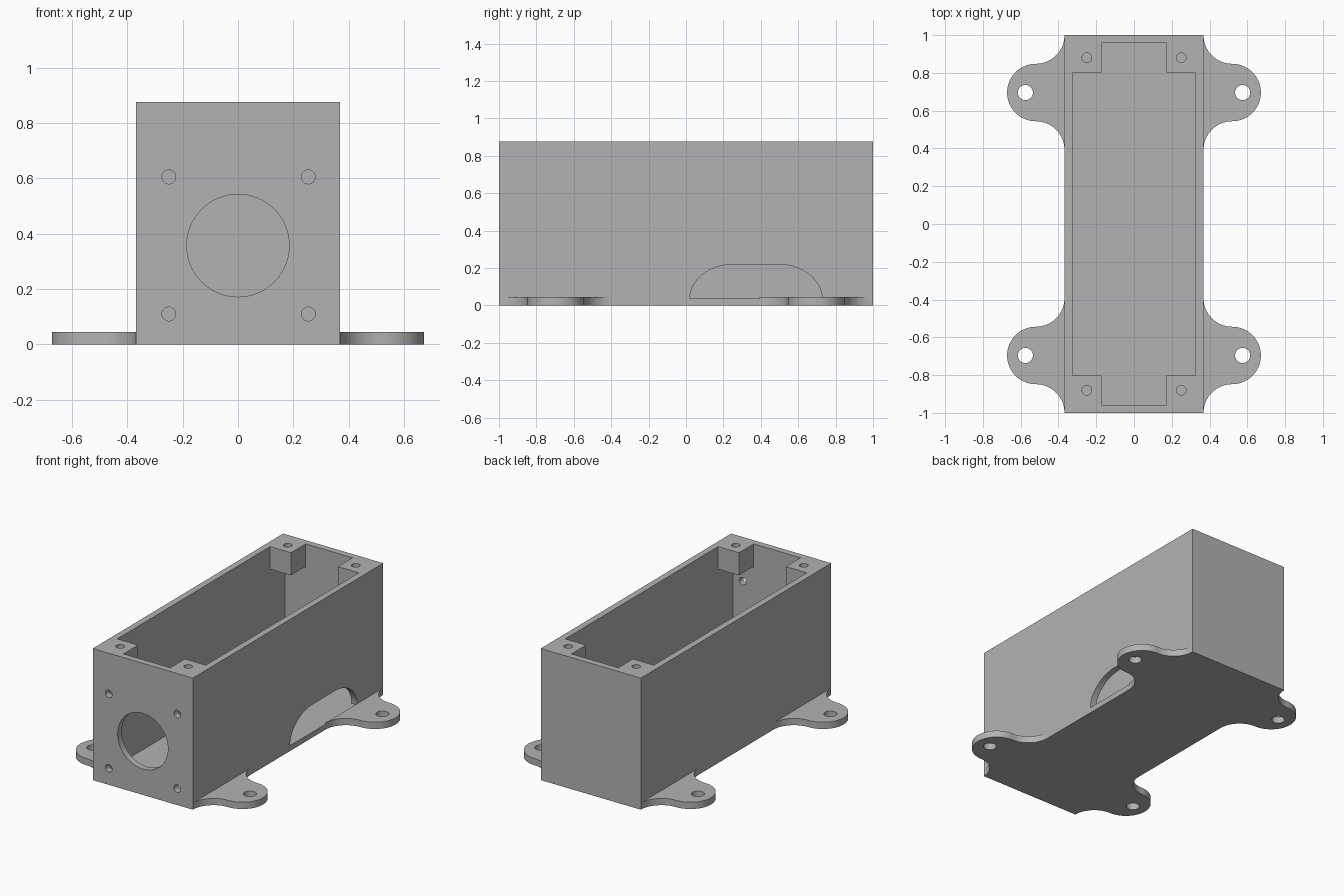
import bpy, bmesh
from math import sin, cos, pi
from mathutils import Vector

if "Cube" in bpy.data.objects:
    bpy.data.objects.remove(bpy.data.objects["Cube"])

HALF_W, HALF_L, HEIGHT = 0.368, 1.0, 0.875
IN_W, IN_L, FLOOR = 0.326, 0.957, 0.035
BOSS_X, BOSS_Y, BOSS_H = 0.172, 0.803, 0.15
SCREW_X, SCREW_Y, SCREW_R = 0.25, 0.88, 0.026
TAB_Y, TAB_R, TAB_H = 0.696, 0.152, 0.045

grey = bpy.data.materials.new("plain grey")
grey.use_nodes = True
colour = (0.45, 0.45, 0.45, 1)
grey.diffuse_color = colour
grey.node_tree.nodes["Principled BSDF"].inputs["Base Color"].default_value = colour

# Ways of placing a flat outline (u, v) at a depth along an axis
PLACE = {
    "x": lambda u, v, d: Vector((d, u, v)),
    "y": lambda u, v, d: Vector((u, d, v)),
    "z": lambda u, v, d: Vector((u, v, d)),
}


def prism(name, outline, axis, start, end):
    """Extrude a flat outline along an axis."""
    bm = bmesh.new()
    place = PLACE[axis]
    face = bm.faces.new([bm.verts.new(place(u, v, start)) for u, v in outline])
    new = bmesh.ops.extrude_face_region(bm, geom=[face])["geom"]
    moved = [g for g in new if isinstance(g, bmesh.types.BMVert)]
    bmesh.ops.translate(bm, verts=moved, vec=place(0, 0, end - start))
    bmesh.ops.recalc_face_normals(bm, faces=bm.faces)
    mesh = bpy.data.meshes.new(name)
    bm.to_mesh(mesh)
    bm.free()
    mesh.materials.append(grey)
    obj = bpy.data.objects.new(name, mesh)
    bpy.context.collection.objects.link(obj)
    return obj


def rect(u0, u1, v0, v1):
    return [(u0, v0), (u1, v0), (u1, v1), (u0, v1)]


def arc(u, v, ru, rv, a0, a1, n=16):
    """Points along an elliptical arc, angles in quarter turns."""
    angles = [(a0 + (a1 - a0) * i / n) * pi / 2 for i in range(n + 1)]
    return [(u + ru * cos(a), v + rv * sin(a)) for a in angles]


def circle(u, v, r, n=48):
    return arc(u, v, r, r, 0, 4, n)[:-1]


def activate(obj):
    bpy.ops.object.select_all(action="DESELECT")
    obj.select_set(True)
    bpy.context.view_layer.objects.active = obj


def cut(obj, cutter):
    """Subtract the cutter, then discard it."""
    cutter.hide_render = True
    mod = obj.modifiers.new("cut", "BOOLEAN")
    mod.operation, mod.solver, mod.object = "DIFFERENCE", "EXACT", cutter
    activate(obj)
    bpy.ops.object.modifier_apply(modifier=mod.name)
    bpy.data.objects.remove(cutter)


def finish(obj):
    activate(obj)
    bpy.ops.object.shade_smooth_by_angle(angle=pi / 6)


# Open-topped box
box = prism("box_body", rect(-HALF_W, HALF_W, -HALF_L, HALF_L), "z", 0, HEIGHT)
cut(box, prism("cavity", rect(-IN_W, IN_W, -IN_L, IN_L), "z", FLOOR, HEIGHT + 0.1))

# Round opening and four mounting holes in the front wall
cut(box, prism("front_opening", circle(0, 0.357, 0.185, 64), "y", -1.1, -0.9))
for x in (-0.25, 0.254):
    for z in (0.11, 0.605):
        cut(box, prism("front_hole", circle(x, z, 0.025, 32), "y", -1.1, -0.9))

# Arched slot in the +x wall
slot = (arc(0.494, FLOOR + 0.001, 0.233, 0.183, 0, 1)
        + arc(0.254, FLOOR + 0.001, 0.233, 0.183, 1, 2))
cut(box, prism("side_slot", slot, "x", 0.3, 0.4))
finish(box)

# Mounting tab outline: rounded end blended into the wall by two concave fillets
cx = HALF_W + TAB_R
tab = (arc(cx, TAB_Y - 2 * TAB_R, TAB_R, TAB_R, 2, 1)
       + arc(cx, TAB_Y, TAB_R, TAB_R, -1, 1, 32)[1:]
       + arc(cx, TAB_Y + 2 * TAB_R, TAB_R, TAB_R, -1, -2)[1:])

for sx, side in ((1, "left"), (-1, "right")):
    for sy, end in ((-1, "front"), (1, "back")):
        # Mounting tab with its bolt hole
        foot = prism(f"{end}_{side}_mounting_tab",
                     [(sx * u, sy * v) for u, v in tab], "z", 0, TAB_H)
        cut(foot, prism("bolt_hole", circle(sx * 0.575, sy * TAB_Y, 0.04), "z", -0.1, 0.1))
        finish(foot)

        # Corner screw boss under the rim
        corner = [(sx * u, sy * v) for u, v in rect(BOSS_X, IN_W, BOSS_Y, IN_L)]
        boss = prism(f"{end}_{side}_screw_boss", corner, "z", HEIGHT - BOSS_H, HEIGHT)
        cut(boss, prism("screw_hole", circle(sx * SCREW_X, sy * SCREW_Y, SCREW_R, 32),
                        "z", HEIGHT - BOSS_H - 0.1, HEIGHT + 0.1))
        finish(boss)
